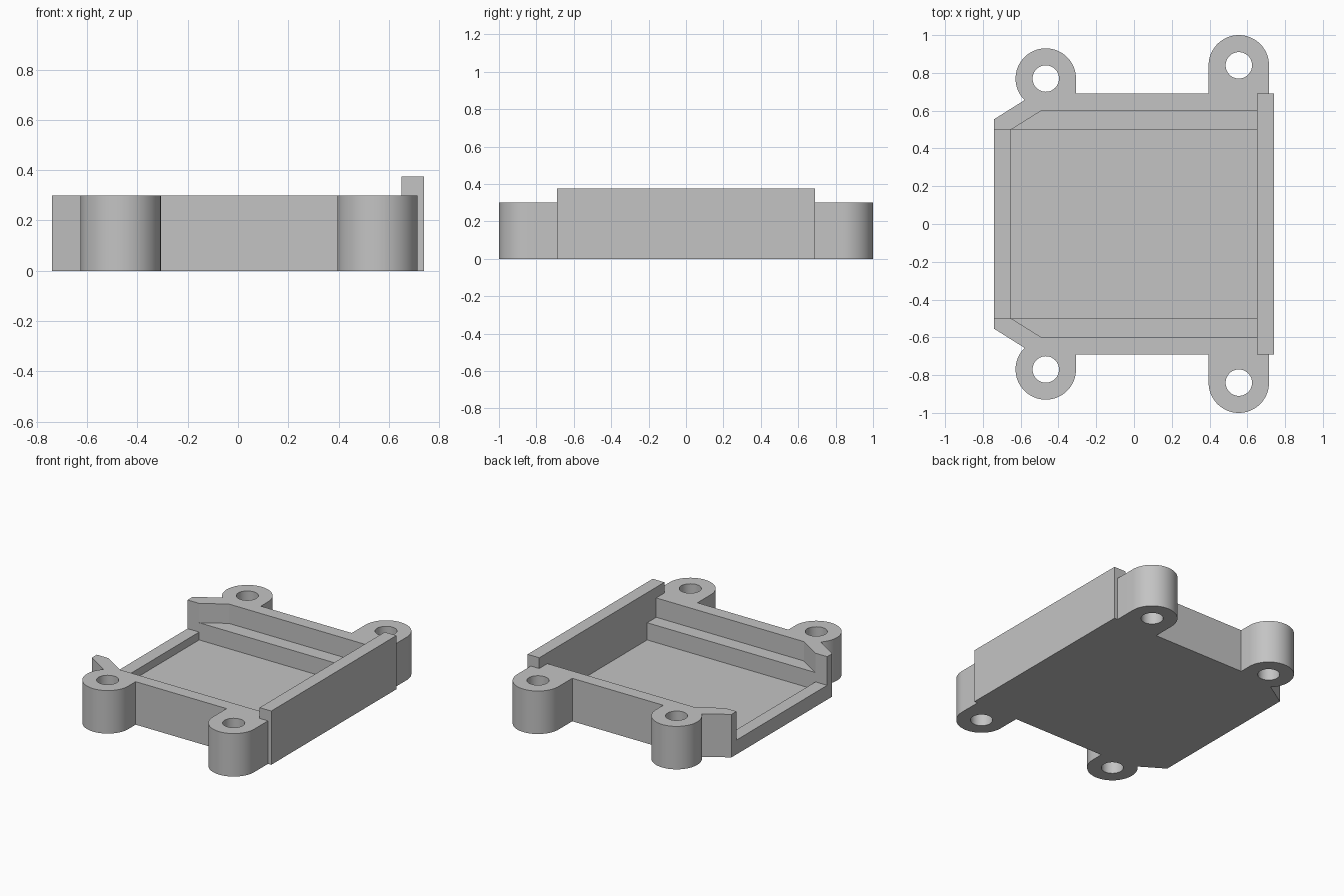
import bpy
import bmesh
from math import sin, cos, radians

cube = bpy.data.objects.get("Cube")
if cube:
    bpy.data.objects.remove(cube, do_unlink=True)

grey = bpy.data.materials.new("plain grey")
grey.use_nodes = True
colour = (0.55, 0.55, 0.55, 1)
grey.diffuse_color = colour
grey.node_tree.nodes["Principled BSDF"].inputs["Base Color"].default_value = colour

WALL_X, WALL_Y = 0.74, 0.69
INNER_X = 0.65
TOP, WALL_TOP = 0.30, 0.375
LEDGE_Z, LIP_Z, FLOOR_Z = 0.165, 0.10, 0.045
BOSS_R, HOLE_R = 0.16, 0.07
BOSSES = [(0.555, 0.84), (-0.467, 0.77)]


def arc(centre, radius, start, end, steps):
    """Points along a circular arc, angles in degrees."""
    angles = [radians(start + (end - start) * i / steps) for i in range(steps + 1)]
    return [(centre[0] + radius * cos(a), centre[1] + radius * sin(a)) for a in angles]


def mirrored(half):
    """Close a half outline by reflecting it across y = 0."""
    return half + [(x, -y) for x, y in reversed(half)]


def prism(name, outline, z0, z1):
    """Extrude a flat outline from z0 to z1."""
    bm = bmesh.new()
    face = bm.faces.new([bm.verts.new((x, y, z0)) for x, y in outline])
    moved = bmesh.ops.extrude_face_region(bm, geom=[face])["geom"]
    verts = [v for v in moved if isinstance(v, bmesh.types.BMVert)]
    bmesh.ops.translate(bm, verts=verts, vec=(0, 0, z1 - z0))
    bmesh.ops.recalc_face_normals(bm, faces=bm.faces)
    mesh = bpy.data.meshes.new(name)
    bm.to_mesh(mesh)
    bm.free()
    mesh.materials.append(grey)
    obj = bpy.data.objects.new(name, mesh)
    bpy.context.collection.objects.link(obj)
    return obj


def combine(target, tool, operation):
    """Apply a boolean and discard the tool shape."""
    mod = target.modifiers.new(operation.title(), "BOOLEAN")
    mod.operation, mod.object, mod.solver = operation, tool, "EXACT"
    bpy.context.view_layer.objects.active = target
    bpy.ops.object.modifier_apply(modifier=mod.name)
    bpy.data.objects.remove(tool, do_unlink=True)


# Tray body with its four screw bosses as one outline
right_boss, left_boss = BOSSES
half = [(WALL_X, WALL_Y), (right_boss[0] + BOSS_R, WALL_Y)]
half += arc(right_boss, BOSS_R, 0, 180, 32)
half += [(right_boss[0] - BOSS_R, WALL_Y), (left_boss[0] + BOSS_R, WALL_Y)]
half += arc(left_boss, BOSS_R, 0, 225.5, 40)
half += [(-WALL_X, 0.555)]
tray = prism("tray_body", mirrored(half), 0, TOP)

# Raised end wall
wall = mirrored([(WALL_X, WALL_Y), (INNER_X, WALL_Y)])
combine(tray, prism("end_wall", wall, 0, WALL_TOP), "UNION")

# Upper recess, with angled corners above the side ledges
recess = mirrored([(INNER_X, 0.6), (-0.49, 0.6), (-INNER_X, 0.5)])
combine(tray, prism("recess_cutter", recess, LEDGE_Z, 0.5), "DIFFERENCE")

# Open end above the low lip
opening = mirrored([(0, 0.5), (-0.9, 0.5)])
combine(tray, prism("opening_cutter", opening, LIP_Z, 0.5), "DIFFERENCE")

# Deep pocket down to the floor
pocket = mirrored([(INNER_X, 0.5), (-INNER_X, 0.5)])
combine(tray, prism("pocket_cutter", pocket, FLOOR_Z, 0.5), "DIFFERENCE")

# Screw holes
for x, y in BOSSES:
    for side in (1, -1):
        circle = arc((x, y * side), HOLE_R, 0, 360, 40)[:-1]
        combine(tray, prism("hole_cutter", circle, -0.1, 0.5), "DIFFERENCE")

# Smooth the rounded walls, keep the edges sharp
tray.select_set(True)
bpy.context.view_layer.objects.active = tray
bpy.ops.object.shade_smooth_by_angle(angle=radians(25))
